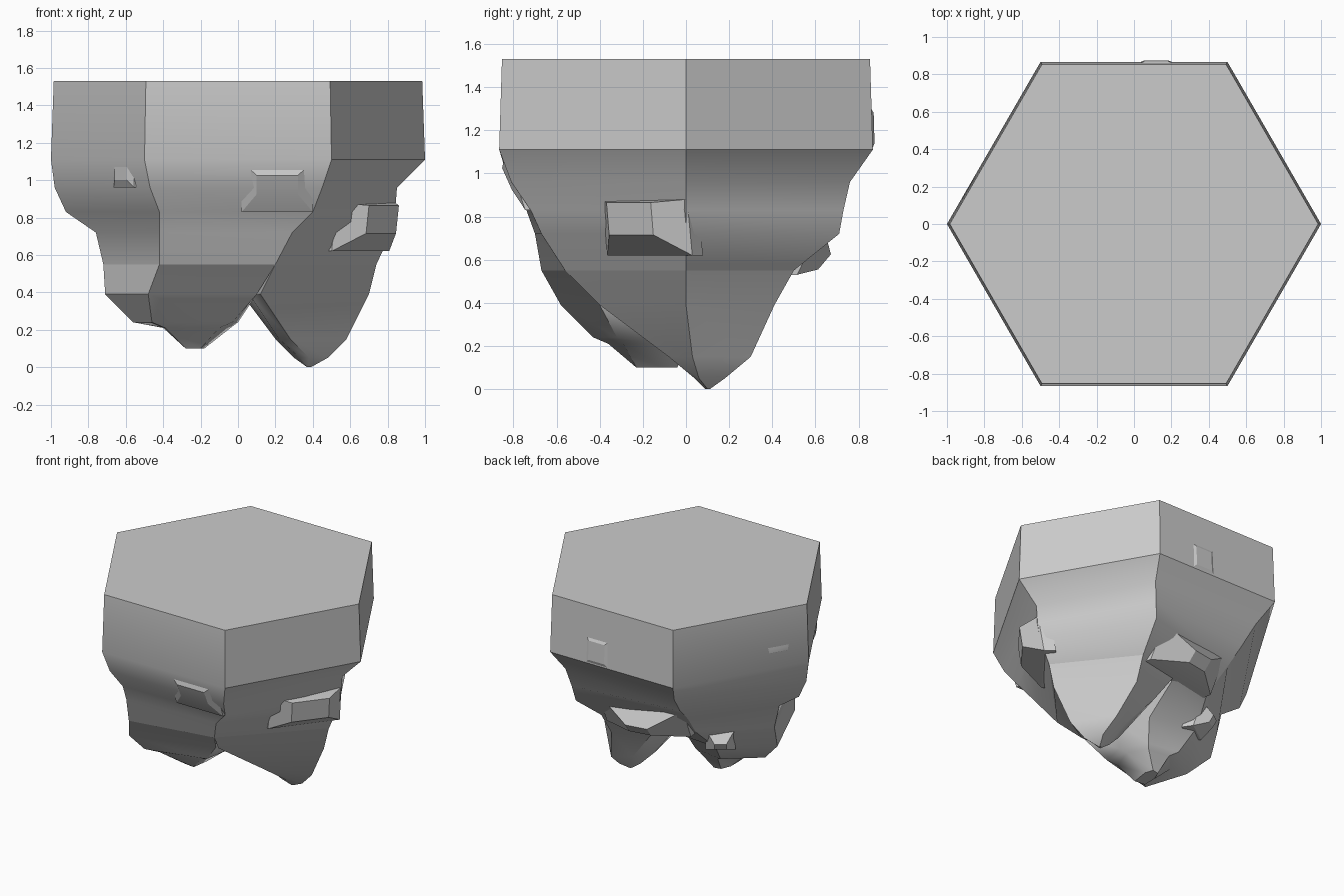
import bpy
import bmesh
from math import cos, sin, radians
from mathutils import Vector

default_cube = bpy.data.objects.get("Cube")
if default_cube:
    bpy.data.objects.remove(default_cube, do_unlink=True)

# Single stone colour
stone = bpy.data.materials.new("grey_stone")
stone.use_nodes = True
stone_colour = (0.6, 0.6, 0.6, 1.0)
stone.diffuse_color = stone_colour
stone.node_tree.nodes["Principled BSDF"].inputs["Base Color"].default_value = stone_colour


def finish(name, bm, smooth_angle):
    """Turn a bmesh into a shaded object with the stone material."""
    bmesh.ops.recalc_face_normals(bm, faces=bm.faces)
    mesh = bpy.data.meshes.new(name)
    bm.to_mesh(mesh)
    bm.free()
    mesh.materials.append(stone)
    obj = bpy.data.objects.new(name, mesh)
    bpy.context.scene.collection.objects.link(obj)
    bpy.ops.object.select_all(action="DESELECT")
    bpy.context.view_layer.objects.active = obj
    obj.select_set(True)
    bpy.ops.object.shade_smooth_by_angle(angle=radians(smooth_angle))
    obj.select_set(False)
    return obj


def hexagon(radius):
    return [(radius * cos(radians(60 * i)), radius * sin(radians(60 * i))) for i in range(6)]


def loft(name, rings, cap_top, smooth_angle=30):
    """Skin a stack of (height, outline) rings, closed at the bottom."""
    bm = bmesh.new()
    loops = [[bm.verts.new((x, y, z)) for x, y in outline] for z, outline in rings]
    for upper, lower in zip(loops, loops[1:]):
        count = len(upper)
        for i in range(count):
            j = (i + 1) % count
            bm.faces.new((upper[i], upper[j], lower[j], lower[i]))
    bm.faces.new(loops[-1])
    if cap_top:
        bm.faces.new(loops[0])
    return finish(name, bm, smooth_angle)


def bump(name, centre, facing, base, tip, depth, lift=0.0, slope=0.0):
    """Tapered block growing out of a wall; facing is its compass angle."""
    out = Vector((cos(radians(facing)), sin(radians(facing)), 0))
    side = Vector((-out.y, out.x, 0))
    up = Vector((0, 0, 1))
    bm = bmesh.new()

    def quad(size, offset, raise_by, lean):
        corners = []
        for s, u in ((-1, -1), (1, -1), (1, 1), (-1, 1)):
            point = Vector(centre) + side * s * size[0] / 2
            point += up * (u * size[1] / 2 + raise_by) + out * (offset + u * lean)
            corners.append(bm.verts.new(point))
        return corners

    # The root is sunk into the wall so that no gap shows
    root = quad(base, -0.08, 0, slope)
    wall = quad(base, 0, 0, slope)
    front = quad(tip, depth, lift, slope / 2)
    for inner, outer in ((root, wall), (wall, front)):
        for i in range(4):
            j = (i + 1) % 4
            bm.faces.new((inner[i], inner[j], outer[j], outer[i]))
    bm.faces.new(root)
    bm.faces.new(front)
    return finish(name, bm, 20)


# Hexagonal ground block and the rock tapering under its rim
loft("ground_block", [
    (1.53, hexagon(0.985)),
    (1.11, hexagon(1.0)),
    (0.96, [(.85, 0), (.45, .76), (-.43, .75), (-.98, 0), (-.47, -.82), (.45, -.81)]),
    (0.83, [(.84, 0), (.42, .73), (-.4, .64), (-.92, 0), (-.42, -.74), (.4, -.72)]),
    (0.72, [(.82, 0), (.4, .71), (-.38, .52), (-.76, 0), (-.42, -.7), (.29, -.67)]),
    (0.55, [(.74, 0), (.34, .5), (-.33, .36), (-.72, 0), (-.42, -.67), (.2, -.56)]),
], True)

# Tall hanging peak on the left side
loft("main_peak", [
    (0.55, [(.74, 0), (.34, .5), (0, .43), (-.05, 0), (.1, -.4), (.2, -.56)]),
    (0.39, [(.7, 0), (.32, .41), (.08, .3), (.02, .05), (.06, -.25), (.12, -.4)]),
    (0.15, [(.58, .03), (.4, .3), (.28, .22), (.2, .08), (.22, -.02), (.28, -.08)]),
    (0.05, [(.48, .06), (.42, .18), (.36, .16), (.3, .1), (.33, .04), (.38, .04)]),
    (0.0, [(.39, .1), (.39, .11), (.38, .11), (.37, .1), (.37, .09), (.38, .09)]),
], False)

# Broad, shorter peak on the right side
loft("side_peak", [
    (0.55, [(.05, 0), (0, .43), (-.33, .36), (-.72, 0), (-.42, -.67), (.2, -.56)]),
    (0.39, [(.08, -.1), (-.05, .1), (-.38, .2), (-.71, -.05), (-.48, -.58), (.1, -.4)]),
    (0.24, [(.0, -.15), (-.1, .03), (-.33, .07), (-.56, -.12), (-.46, -.43), (-.03, -.32)]),
    (0.21, [(-.04, -.12), (-.12, .01), (-.28, .03), (-.4, -.1), (-.39, -.36), (-.1, -.29)]),
    (0.1, [(-.18, -.1), (-.2, -.04), (-.25, -.05), (-.28, -.12), (-.28, -.22), (-.2, -.23)]),
], False)

# Rocky outcrops on the walls
bump("left_outcrop", (.67, -.18, .75), -38, (.5, .26), (.26, .15), .13, .04, .02)
bump("front_outcrop", (.21, -.79, .965), -90, (.38, .27), (.22, .1), .04, .01, .045)
bump("right_outcrop", (-.61, -.61, 1.06), 210, (.22, .2), (.13, .12), .02)
bump("back_overhang", (-.03, .52, .65), 100, (.62, .24), (.16, .07), .11, -.06, .06)
bump("low_back_outcrop", (-.42, .2, .46), 125, (.2, .18), (.08, .05), .08, -.02, .03)
bump("right_ledge", (-.87, .18, 1.26), 150, (.42, .16), (.12, .03), .02, -.02)
bump("back_plate", (.12, .86, 1.21), 90, (.18, .19), (.13, .14), .012, 0, -.004)
